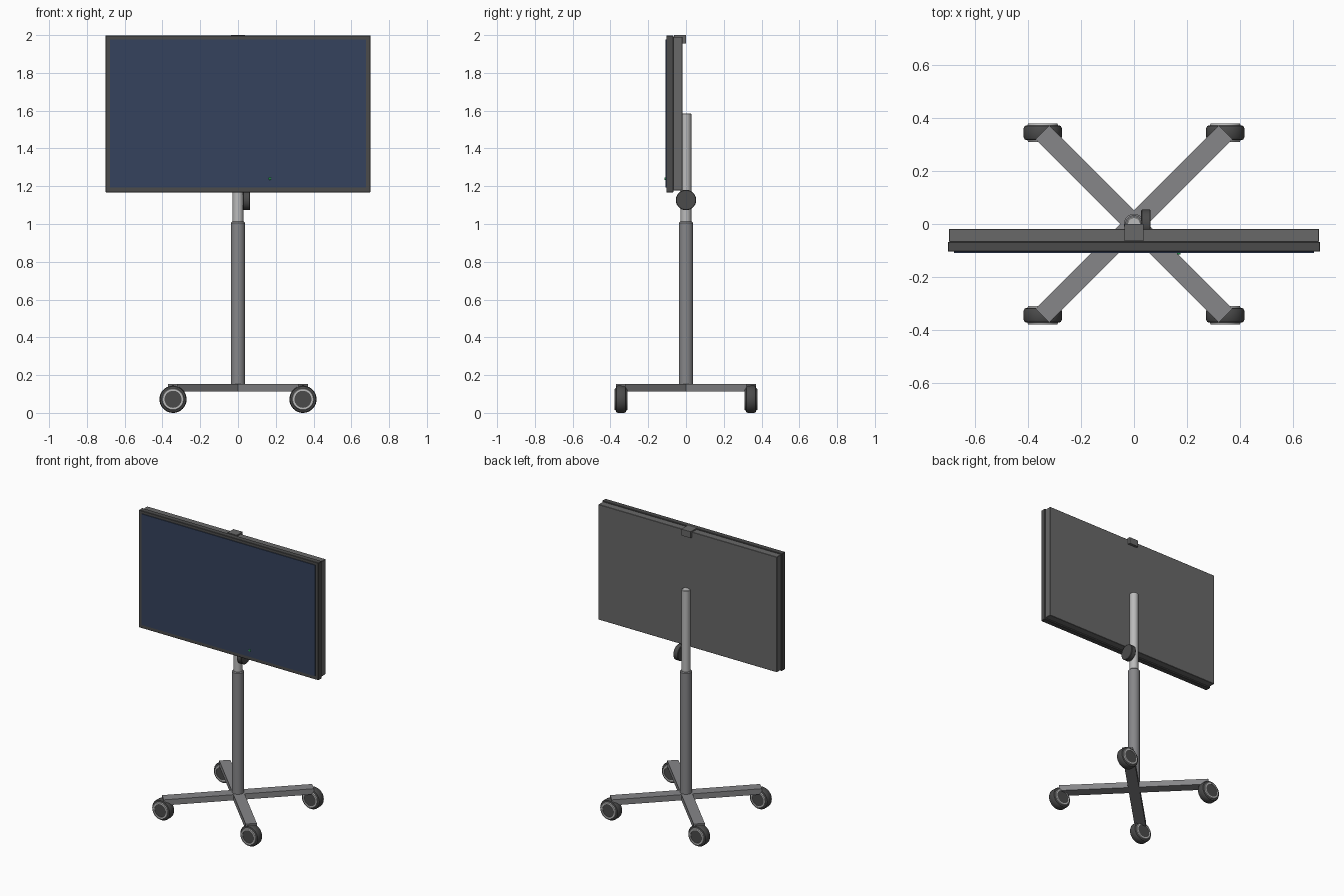
import bpy, bmesh, math
from mathutils import Matrix

if "Cube" in bpy.data.objects:
    bpy.data.objects.remove(bpy.data.objects["Cube"])


def material(name, rgb):
    m = bpy.data.materials.new(name)
    m.diffuse_color = (*rgb, 1)
    m.use_nodes = True
    m.node_tree.nodes["Principled BSDF"].inputs["Base Color"].default_value = m.diffuse_color
    return m


DARK = material("dark_plastic", (0.07, 0.07, 0.07))
PANEL = material("panel_grey", (0.14, 0.14, 0.14))
METAL = material("light_metal", (0.5, 0.5, 0.5))
STEEL = material("steel", (0.24, 0.24, 0.25))
BLUE = material("screen_blue", (0.035, 0.055, 0.11))
GREEN = material("led_green", (0.03, 0.5, 0.12))


def finish(name, bm, mat, smooth=False):
    bmesh.ops.recalc_face_normals(bm, faces=bm.faces)
    me = bpy.data.meshes.new(name)
    bm.to_mesh(me)
    bm.free()
    me.materials.append(mat)
    ob = bpy.data.objects.new(name, me)
    bpy.context.collection.objects.link(ob)
    if smooth:
        bpy.ops.object.select_all(action='DESELECT')
        ob.select_set(True)
        bpy.context.view_layer.objects.active = ob
        bpy.ops.object.shade_smooth_by_angle(angle=math.radians(35))
    return ob


def box(name, lo, hi, mat, bevel=0.0):
    bm = bmesh.new()
    bmesh.ops.create_cube(bm, size=1)
    for v in bm.verts:
        v.co = [a + (c + 0.5) * (b - a) for a, b, c in zip(lo, hi, v.co)]
    if bevel:
        bmesh.ops.bevel(bm, geom=bm.edges[:], offset=bevel, segments=1, affect='EDGES')
    return finish(name, bm, mat)


def lathe(name, profile, loc, mat, axis='Z', closed=False, n=40):
    """Revolve (radius, height) points about an axis."""
    bm = bmesh.new()
    vs = [bm.verts.new((r, 0, h)) for r, h in profile]
    pairs = list(zip(vs, vs[1:])) + ([(vs[-1], vs[0])] if closed else [])
    edges = [bm.edges.new(p) for p in pairs]
    bmesh.ops.spin(bm, geom=vs + edges, cent=(0, 0, 0), axis=(0, 0, 1),
                   angle=2 * math.pi, steps=n, use_merge=True)
    bmesh.ops.remove_doubles(bm, verts=bm.verts[:], dist=1e-5)
    turn = {'Z': Matrix(), 'X': Matrix.Rotation(math.pi / 2, 4, 'Y'),
            'Y': Matrix.Rotation(-math.pi / 2, 4, 'X')}[axis]
    bm.transform(Matrix.Translation(loc) @ turn)
    return finish(name, bm, mat, True)


def rod(r, h0, h1, b):
    """Chamfered solid cylinder profile."""
    return [(0, h0), (r - b, h0), (r, h0 + b), (r, h1 - b), (r - b, h1), (0, h1)]


# display
box("screen_frame", (-0.702, -0.104, 1.168), (0.702, -0.067, 1.997), DARK, 0.002)
box("back_housing", (-0.697, -0.068, 1.177), (0.697, -0.018, 1.991), PANEL, 0.002)
box("screen_glass", (-0.678, -0.109, 1.193), (0.678, -0.100, 1.977), BLUE)
lathe("status_light", rod(0.007, -0.006, 0.006, 0.002), (0.169, -0.109, 1.24), GREEN, 'Y', n=16)

# top clip: a plate over the edge and a tab down the back
box("clip_top", (-0.036, -0.064, 1.985), (0.036, 0.0, 2.0), PANEL)
box("clip_tab", (-0.036, -0.019, 1.955), (0.036, 0.0, 1.986), PANEL)

# telescopic column and clamp knob
lathe("lower_column", rod(0.038, 0.13, 1.012, 0.006), (0, 0, 0), STEEL)
lathe("upper_pole", rod(0.028, 0.95, 1.586, 0.004), (0, 0, 0), METAL)
lathe("clamp_knob", rod(0.054, 0.027, 0.063, 0.003), (0, 0, 1.127), DARK, 'X')

# cross-shaped base
bm = bmesh.new()
W, L = 0.036, 0.488
pts = []
for k in range(4):
    rot = Matrix.Rotation(math.radians(45 + 90 * k), 3, 'Z')
    pts += [bm.verts.new(rot @ Matrix.Translation(p).translation)
            for p in ((L, -W, 0.113), (L, W, 0.113), (W, W, 0.113))]
face = bm.faces.new(pts)
ext = bmesh.ops.extrude_face_region(bm, geom=[face])
for v in ext["geom"]:
    if isinstance(v, bmesh.types.BMVert):
        v.co.z = 0.153
finish("base_legs", bm, STEEL)

# four wheels with rolling axis along y
TYRE = [(0, -0.028), (0.060, -0.028), (0.068, -0.025), (0.072, -0.018),
        (0.072, 0.018), (0.068, 0.025), (0.060, 0.028), (0, 0.028)]
RING = [(0.045, -0.034), (0.055, -0.034), (0.058, -0.028),
        (0.058, 0.028), (0.055, 0.034), (0.045, 0.034)]
for sx, xn in ((-1, "left"), (1, "right")):
    for sy, yn in ((-1, "front"), (1, "back")):
        c = (0.344 * sx, 0.344 * sy, 0.072)
        tag = f"{yn}_{xn}"
        lathe("tyre_" + tag, TYRE, c, DARK, 'Y')
        lathe("wheel_ring_" + tag, RING, c, METAL, 'Y', closed=True)
        lathe("wheel_hub_" + tag, rod(0.046, -0.031, 0.031, 0.001), c, DARK, 'Y')
